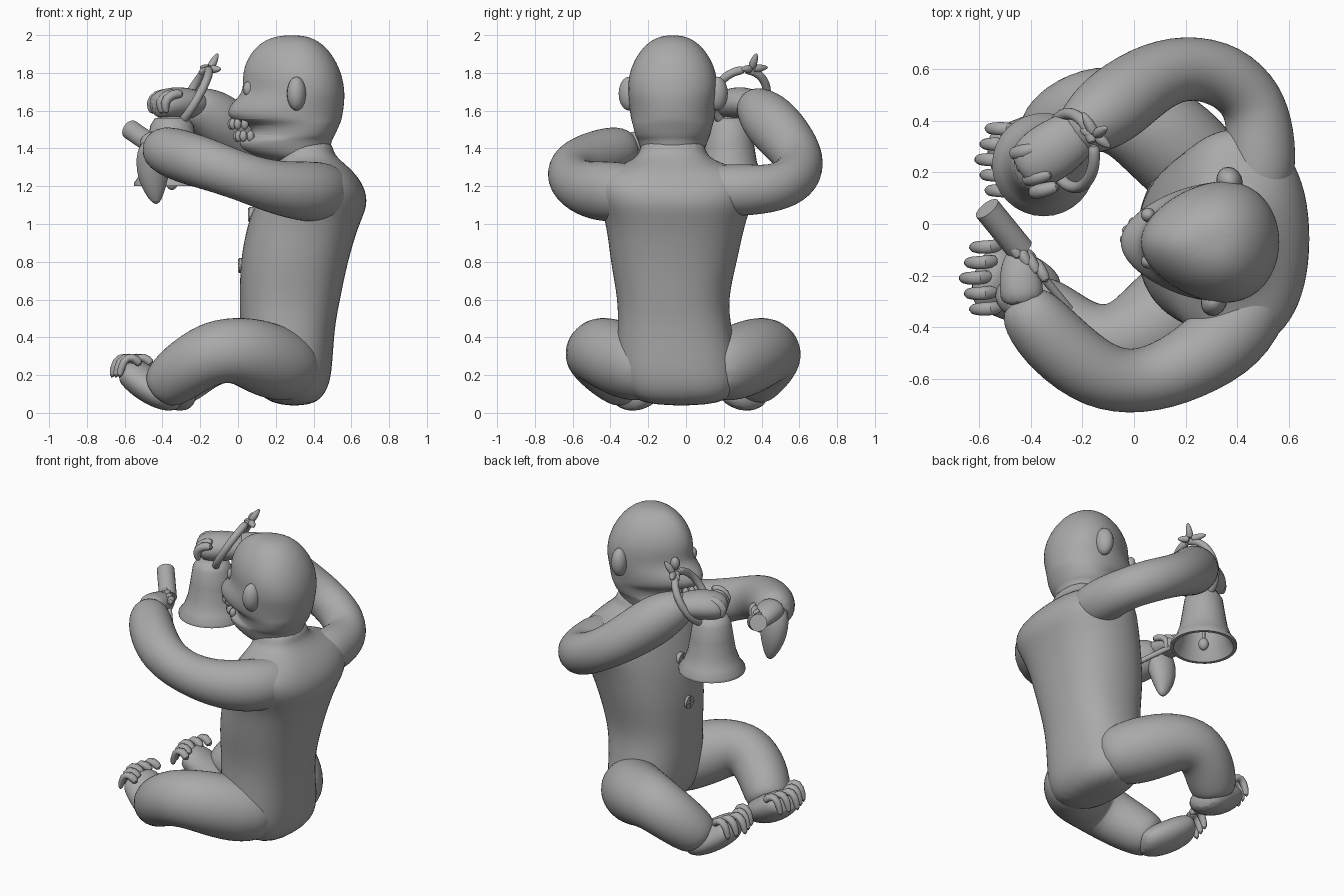
import bpy, bmesh, math
from mathutils import Vector, Matrix

cube = bpy.data.objects.get("Cube")
if cube:
    bpy.data.objects.remove(cube, do_unlink=True)

GREY = (0.4, 0.4, 0.4, 1.0)
grey = bpy.data.materials.new("plain grey")
grey.use_nodes = True
grey.diffuse_color = GREY
grey.node_tree.nodes["Principled BSDF"].inputs["Base Color"].default_value = GREY


def finish(name, bm, subdivide=0, sharp=60):
    """Turn a bmesh into a smooth shaded, coloured object."""
    bmesh.ops.recalc_face_normals(bm, faces=bm.faces)
    mesh = bpy.data.meshes.new(name)
    bm.to_mesh(mesh)
    bm.free()
    mesh.materials.append(grey)
    obj = bpy.data.objects.new(name, mesh)
    bpy.context.collection.objects.link(obj)
    if subdivide:
        mod = obj.modifiers.new("smooth form", 'SUBSURF')
        mod.levels = mod.render_levels = subdivide
    bpy.ops.object.select_all(action='DESELECT')
    obj.select_set(True)
    bpy.context.view_layer.objects.active = obj
    bpy.ops.object.shade_smooth_by_angle(angle=math.radians(sharp))
    return obj


def skin(name, rings, subdivide):
    """Join rings of points into one closed skin."""
    bm = bmesh.new()
    loops = [[bm.verts.new(p) for p in ring] for ring in rings]
    count = len(loops[0])
    for low, high in zip(loops, loops[1:]):
        for i in range(count):
            j = (i + 1) % count
            bm.faces.new((low[i], low[j], high[j], high[i]))
    bm.faces.new(loops[0])
    bm.faces.new(loops[-1])
    return finish(name, bm, subdivide)


def angles(count):
    return [math.tau * i / count for i in range(count)]


def tube(name, path, radii, flat=1.0, sides=10, subdivide=2, ref=(0, 0, 1)):
    """Loft round sections along a path; flat squashes them towards ref."""
    pts = [Vector(p) for p in path]
    side, rings = None, []
    for i, p in enumerate(pts):
        t = (pts[min(i + 1, len(pts) - 1)] - pts[max(i - 1, 0)]).normalized()
        side = t.cross(Vector(ref)) if side is None else side - t * side.dot(t)
        side.normalize()
        up = side.cross(t)
        r = radii[i] * 1.04
        rings.append([p + r * (side * math.cos(a) + up * flat * math.sin(a)) for a in angles(sides)])
    return skin(name, rings, subdivide)


def stack(name, levels, egg=0.0, power=1.0, sides=16):
    """Loft level sections given as (z, x min, x max, y min, y max)."""
    rings = []
    for z, x0, x1, y0, y1 in levels:
        ring = []
        for a in angles(sides):
            c, s = math.cos(a), math.sin(a)
            c = math.copysign(abs(c) ** power, c)
            s = math.copysign(abs(s) ** power, s) * (1 - egg * (1 - c) / 2)
            ring.append(((x0 + x1) / 2 + 1.02 * c * (x1 - x0) / 2,
                         (y0 + y1) / 2 + 1.02 * s * (y1 - y0) / 2, z))
        rings.append(ring)
    return skin(name, rings, 2)


def ball(name, centre, size, yaw=0.0):
    bm = bmesh.new()
    bmesh.ops.create_uvsphere(bm, u_segments=16, v_segments=10, radius=1)
    m = Matrix.Translation(centre) @ Matrix.Rotation(yaw, 4, 'Z') @ Matrix.Diagonal((*size, 1))
    bmesh.ops.transform(bm, matrix=m, verts=bm.verts)
    return finish(name, bm)


def rod(name, a, b, radius):
    a, b = Vector(a), Vector(b)
    bm = bmesh.new()
    bmesh.ops.create_cone(bm, cap_ends=True, segments=20, radius1=radius, radius2=radius, depth=(b - a).length)
    turn = (b - a).to_track_quat('Z', 'Y').to_matrix().to_4x4()
    bmesh.ops.transform(bm, matrix=Matrix.Translation((a + b) / 2) @ turn, verts=bm.verts)
    return finish(name, bm, sharp=40)


# Torso
stack("torso", [
    (.035, .2, .4, -.22, .17), (.12, .08, .48, -.33, .28), (.25, .02, .5, -.37, .28),
    (.45, .01, .51, -.36, .24), (.6, .01, .54, -.36, .22), (.8, .01, .58, -.4, .27),
    (1, .05, .64, -.42, .31), (1.1, .09, .69, -.46, .35), (1.2, .14, .67, -.5, .38),
    (1.28, .2, .61, -.46, .34), (1.33, .22, .55, -.29, .15), (1.38, .22, .5, -.24, .1),
    (1.45, .22, .5, -.24, .1)], power=.85)

# Head, with the open mouth as a recess under the muzzle
stack("head", [
    (1.33, .2, .42, -.22, .08), (1.36, .09, .47, -.26, .12), (1.4, .01, .49, -.28, .14),
    (1.45, 0, .5, -.3, .16), (1.46, .08, .51, -.31, .17), (1.53, .07, .54, -.33, .19),
    (1.55, -.05, .55, -.34, .2), (1.61, -.06, .56, -.35, .21), (1.66, -.01, .565, -.355, .215),
    (1.71, .03, .565, -.36, .22), (1.8, .02, .55, -.355, .215), (1.9, .06, .5, -.3, .16),
    (1.97, .13, .43, -.22, .08), (2, .22, .35, -.13, -.01)], egg=.4)
for side, x, y in (("left", .31, -.3), ("right", .37, .165)):
    out = -1 if side == "left" else 1
    ball(side + "_ear", (x, y, 1.69), (.05, .058, .09), out * .4)
    ball(side + "_eye", (.055, -.055 + out * .09, 1.715), (.028, .028, .04))

# Teeth in two curved rows
for row, z, back in (("upper", 1.53, 0), ("lower", 1.465, .03)):
    for i in range(7):
        a = (i - 3) * .36
        x, y = .1 + back - .135 * math.cos(a), -.06 + .1 * math.sin(a)
        ball(row + "_tooth", (x, y, z), (.02, .02, .03))

# Legs and feet, mirrored; the right foot sits back and turns outward
for side, flip, back, drift in (("left", 1, 0, 0), ("right", -1, .06, .08)):
    def place(x, y, z, slide=1):
        return (x + back * slide, -.02 + flip * (y + .02) + drift * slide, z)
    tube(side + "_leg", [
        place(.36, -.14, .22, 0), place(.27, -.23, .24, 0), place(.16, -.34, .28, 0),
        place(.02, -.45, .33, 0), place(-.12, -.49, .33, .1), place(-.26, -.43, .25, .4),
        place(-.38, -.32, .15, .8), place(-.41, -.29, .12)],
        (.13, .19, .2, .185, .17, .16, .14, .1), sides=12)
    tube(side + "_foot", [
        place(-.3, -.31, .06), place(-.37, -.28, .085), place(-.48, -.23, .15),
        place(-.56, -.21, .21), place(-.6, -.2, .235)], (.08, .135, .145, .13, .1), flat=.65)
    for i in range(5):
        y = -.32 + .06 * i
        x = -.55 + .02 * abs(i - 2)
        tube(side + "_toe", [
            place(x, y, .25), place(x - .05, y - .01, .305), place(x - .1, y - .01, .28),
            place(x - .12, y - .01, .18)], (.027, .028, .027, .017),
            sides=8, subdivide=1, ref=(0, 1, 0))

# Arms
tube("left_arm", [
    (.48, -.14, 1.17), (.48, -.28, 1.17), (.38, -.435, 1.17), (.2, -.555, 1.19),
    (.02, -.62, 1.25), (-.14, -.595, 1.31), (-.3, -.47, 1.36), (-.41, -.34, 1.4), (-.45, -.28, 1.41)],
    (.11, .15, .165, .14, .125, .135, .14, .125, .07), sides=12)
tube("right_arm", [
    (.47, .06, 1.18), (.49, .2, 1.18), (.49, .35, 1.18), (.465, .48, 1.19), (.36, .58, 1.24),
    (.2, .615, 1.32), (.05, .56, 1.42), (-.1, .44, 1.55), (-.2, .37, 1.62), (-.26, .33, 1.64)],
    (.11, .14, .135, .125, .13, .125, .14, .155, .115, .08), sides=12)

# Left hand: drooping palm heel, grip and curled fingers
tube("left_palm_heel", [
    (-.42, -.31, 1.44), (-.45, -.28, 1.34), (-.45, -.26, 1.22), (-.43, -.25, 1.1)],
    (.09, .1, .08, .02), flat=.8, ref=(0, 1, 0))
tube("left_palm", [
    (-.43, -.32, 1.43), (-.44, -.23, 1.43), (-.44, -.14, 1.41), (-.43, -.09, 1.39)],
    (.09, .085, .075, .04), flat=.75)
for i in range(4):
    x, y = -.47 + .035 * i, -.08 - .03 * i
    tube("left_finger", [(x + .03, y - .06, 1.45), (x, y, 1.46), (x - .02, y + .03, 1.41),
                         (x - .02, y, 1.36)], (.022, .024, .022, .014), sides=8, subdivide=1)

# Mallet
rod("mallet_head", (-.57, .06, 1.5), (-.44, -.1, 1.41), .053)
rod("mallet_stick", (-.44, -.1, 1.41), (-.25, -.33, 1.28), .016)

# Right hand: fist over the bell
tube("right_palm", [
    (-.18, .39, 1.62), (-.25, .33, 1.64), (-.34, .27, 1.64), (-.41, .22, 1.63),
    (-.44, .2, 1.62)], (.08, .11, .12, .105, .06), flat=.75)
for i in range(4):
    x, y = -.41 + .025 * i, .3 - .05 * i
    tube("right_finger", [(x + .05, y, 1.69), (x - .02, y - .02, 1.69), (x - .06, y - .03, 1.64),
                          (x - .04, y - .02, 1.58)], (.025, .03, .03, .016),
         sides=8, subdivide=1, ref=(0, 1, 0))

# Bell: outer wall, rim and hollow inside turned in one profile
wall = [(.03, 1.57), (.09, 1.56), (.115, 1.52), (.13, 1.42), (.145, 1.33), (.17, 1.26),
        (.2, 1.22), (.2, 1.2), (.18, 1.2), (.15, 1.26), (.125, 1.34), (.11, 1.44), (.08, 1.52), (.01, 1.53)]
hub = (-.35, .23)
bell_rings = [[(hub[0] + r * math.cos(a), hub[1] + r * math.sin(a), z) for a in angles(32)] for r, z in wall]
skin("bell", bell_rings, 0)
rod("clapper_rod", (*hub, 1.53), (*hub, 1.24), .01)
ball("clapper", (*hub, 1.22), (.032, .032, .04))

# Ring handle with its leafy finial
centre, along = Vector((-.24, .285, 1.67)), Vector((.48, .15, .86)).normalized()
across = Vector((-.2, 1, 0)).normalized()
loop = [centre + .17 * math.cos(a) * along + .145 * math.sin(a) * across for a in angles(24)]
tube("bell_handle", loop + loop[:1], [.024] * 25, sides=8, subdivide=1)
tip = Vector((-.15, .345, 1.82))
for end in ((.045, .03, .085), (.06, -.05, .0), (-.05, .09, .01), (-.06, .02, -.02)):
    tube("finial_leaf", [tip, tip + Vector(end) * .6, tip + Vector(end)], (.026, .022, .006), sides=8, subdivide=1)

# Chest buttons
for x, y, z in ((.012, -.05, .78), (.065, -.05, 1.05)):
    rod("button", (x + .02, y, z), (x - .008, y, z), .04)
    for a in (0, math.pi / 2):
        d = Vector((0, math.cos(a), math.sin(a))) * .036
        rod("button_thread", Vector((x - .008, y, z)) - d, Vector((x - .008, y, z)) + d, .005)
